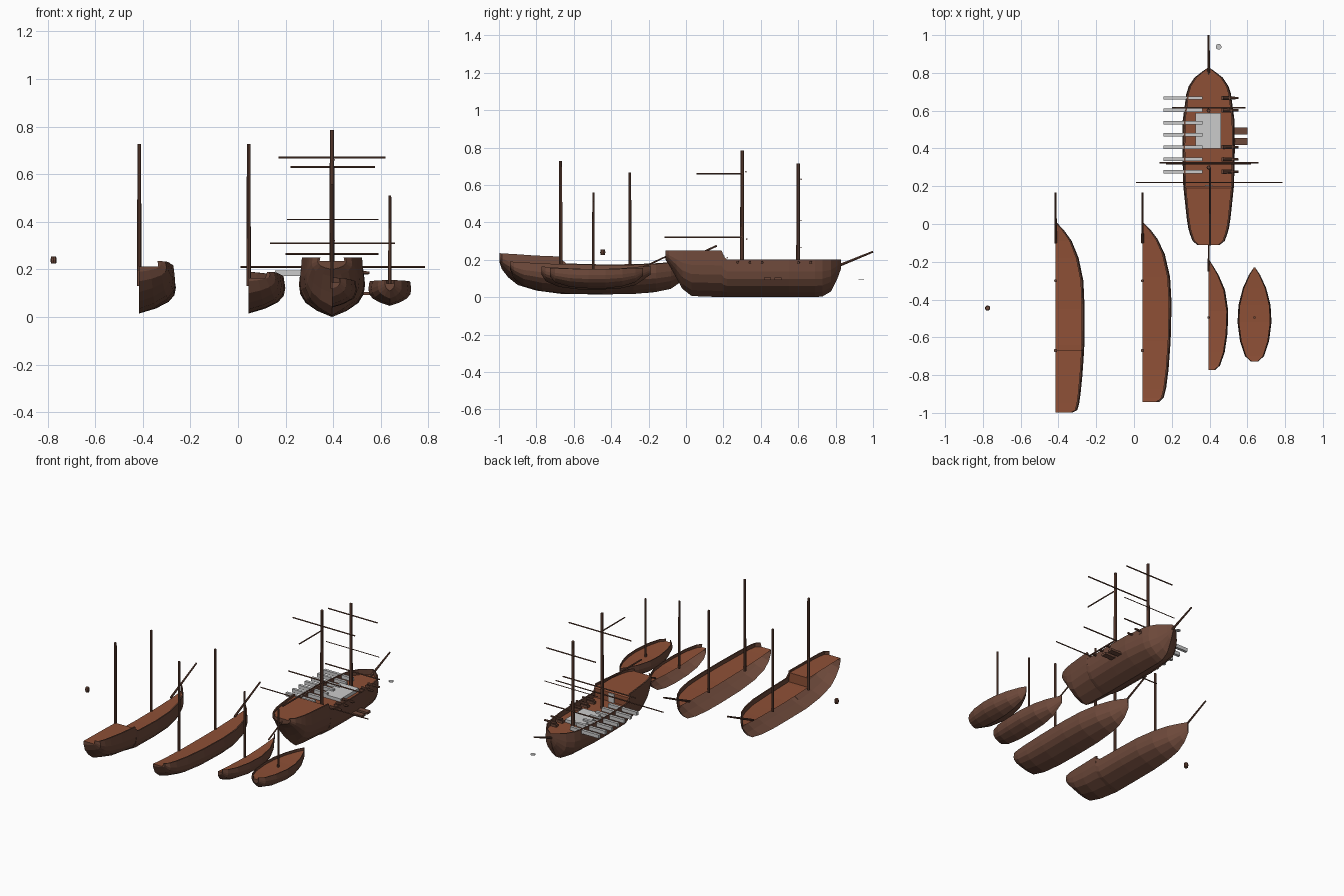
import bpy, bmesh
from mathutils import Vector


def material(name, rgb):
    m = bpy.data.materials.new(name)
    m.diffuse_color = (*rgb, 1)
    return m


WOOD = material("hull_wood", (0.15, 0.065, 0.042))
DECK = material("deck_wood", (0.27, 0.08, 0.037))
# hull cross-section: (height fraction, width fraction) from keel to rail
SECTION = [(0, 0), (0.13, 0.45), (0.3, 0.8), (0.48, 0.96), (0.68, 1.0), (1, 0.95)]


def width_at(t):
    for (t0, w0), (t1, w1) in zip(SECTION, SECTION[1:]):
        if t <= t1:
            return w0 + (w1 - w0) * max(0, t - t0) / (t1 - t0)
    return SECTION[-1][1]


def finish(bm, name, mats):
    me = bpy.data.meshes.new(name)
    bm.to_mesh(me)
    bm.free()
    for m in mats:
        me.materials.append(m)
    ob = bpy.data.objects.new(name, me)
    bpy.context.collection.objects.link(ob)
    return ob


def hull(name, cx, stations, full=False, rail=0.008):
    """Loft of stations (y, half width, keel z, rail z, deck z); half hull or both sides."""
    bm = bmesh.new()
    rings = []
    for y, w, k, r, d in stations:
        pts = [(w * f, k + (r - k) * t) for t, f in SECTION]
        d = max(d, k + 0.002)
        pts.append((max(0, pts[-1][0] - rail), r))
        pts.append((max(0, w * width_at((d - k) / (r - k)) - rail), d))
        pts.append((0, d))
        rings.append([bm.verts.new((x, y, z)) for x, z in pts])
    for a, b in zip(rings, rings[1:]):
        for i in range(len(a) - 1):
            f = bm.faces.new((a[i], b[i], b[i + 1], a[i + 1]))
            f.material_index = 1 if i == len(a) - 2 else 0
    for e in (rings[0], rings[-1]):
        bm.faces.new(e)
    if full:
        geo = bmesh.ops.duplicate(bm, geom=bm.verts[:] + bm.edges[:] + bm.faces[:])["geom"]
        vs = [g for g in geo if isinstance(g, bmesh.types.BMVert)]
        for v in vs:
            v.co.x *= -1
    bmesh.ops.remove_doubles(bm, verts=bm.verts[:], dist=0.0004)
    bmesh.ops.recalc_face_normals(bm, faces=bm.faces[:])
    ob = finish(bm, name, [WOOD, DECK])
    ob.location.x = cx


def spar(name, a, b, r1, r2=None, mats=(WOOD,), sides=8):
    a, b = Vector(a), Vector(b)
    bm = bmesh.new()
    bmesh.ops.create_cone(bm, cap_ends=True, segments=sides, radius1=r1,
                          radius2=r1 if r2 is None else r2, depth=(b - a).length)
    ob = finish(bm, name, mats)
    ob.location = (a + b) / 2
    ob.rotation_mode = 'QUATERNION'
    ob.rotation_quaternion = (b - a).to_track_quat('Z', 'Y')


def box(name, lo, hi, mats=()):
    lo, hi = Vector(lo), Vector(hi)
    bm = bmesh.new()
    bmesh.ops.create_cube(bm, size=1)
    for v in bm.verts:
        v.co = Vector([v.co[i] * (hi[i] - lo[i]) for i in range(3)])
    finish(bm, name, mats).location = (lo + hi) / 2


# large full ship
X = 0.395
hull("ship_hull", X, [
    (-0.11, 0.06, 0.2, 0.25, 0.235), (-0.09, 0.085, 0.17, 0.25, 0.235),
    (-0.05, 0.1, 0.1, 0.25, 0.235), (-0.02, 0.108, 0.045, 0.25, 0.235),
    (0.03, 0.116, 0.006, 0.25, 0.235), (0.19, 0.133, 0, 0.25, 0.235),
    (0.2, 0.134, 0, 0.225, 0.225), (0.2, 0.134, 0, 0.22, 0.165),
    (0.22, 0.135, 0, 0.2, 0.165), (0.4, 0.139, 0, 0.2, 0.165), (0.55, 0.137, 0, 0.2, 0.165),
    (0.69, 0.118, 0, 0.2, 0.165), (0.73, 0.105, 0.004, 0.2, 0.165),
    (0.775, 0.075, 0.03, 0.2, 0.165), (0.81, 0.03, 0.1, 0.2, 0.165),
    (0.828, 0.002, 0.15, 0.2, 0.165)], full=True)
spar("main_mast", (X, 0.3, 0.15), (X, 0.3, 0.785), 0.011, 0.009)
spar("fore_mast", (X, 0.6, 0.15), (X, 0.6, 0.715), 0.011, 0.009)
spar("ship_bowsprit", (X, 0.76, 0.145), (X, 1.0, 0.243), 0.008, 0.005)
spar("boom", (X + 0.008, -0.115, 0.32), (X + 0.008, 0.3, 0.32), 0.005)
spar("gaff", (X + 0.008, 0.055, 0.66), (X + 0.008, 0.3, 0.66), 0.004)

# yards: x from, x to, y, z, radius
for i, (x0, x1, y, z, r) in enumerate([
        (0.17, 0.62, 0.32, 0.67, 0.004), (0.135, 0.66, 0.325, 0.31, 0.004),
        (0.22, 0.575, 0.615, 0.63, 0.004), (0.2, 0.59, 0.615, 0.265, 0.004),
        (0.205, 0.59, 0.615, 0.41, 0.0025), (0.01, 0.785, 0.22, 0.21, 0.0035)]):
    spar(f"yard_{i}", (x0, y, z), (x1, y, z), r)

# grey gun-port blocks, port side, and guns on the starboard side
for i in range(7):
    y = 0.277 + i * 0.065
    box(f"port_block_{i}", (0.156, y - 0.009, 0.173), (0.362, y + 0.009, 0.196))
    if i not in (3, 4):
        spar(f"gun_{i}", (0.47, y, 0.186), (0.553, y, 0.186), 0.009, 0.006, (WOOD,))
        box(f"gun_carriage_{i}", (0.462, y - 0.011, 0.165), (0.515, y + 0.011, 0.18), (WOOD,))

# hatch, cabin door, side steps
box("hatch", (0.326, 0.4, 0.14), (0.46, 0.588, 0.185))
box("cabin_door", (0.375, 0.192, 0.165), (0.415, 0.206, 0.222))
for i, y in enumerate((0.436, 0.492)):
    box(f"side_step_{i}", (0.5, y - 0.018, 0.092), (0.6, y + 0.018, 0.106), (WOOD,))

# half hull with raised stern deck
A = -0.415
hull("half_hull_raised", A, [
    (-0.998, 0.09, 0.19, 0.235, 0.212), (-0.985, 0.115, 0.15, 0.234, 0.212),
    (-0.95, 0.125, 0.105, 0.232, 0.211), (-0.9, 0.132, 0.065, 0.229, 0.21),
    (-0.8, 0.142, 0.035, 0.222, 0.208), (-0.67, 0.151, 0.018, 0.217, 0.205),
    (-0.669, 0.151, 0.018, 0.205, 0.145), (-0.64, 0.152, 0.016, 0.18, 0.145),
    (-0.45, 0.154, 0.015, 0.175, 0.14), (-0.3, 0.147, 0.016, 0.176, 0.14),
    (-0.18, 0.122, 0.025, 0.18, 0.142), (-0.09, 0.085, 0.042, 0.186, 0.145),
    (-0.03, 0.042, 0.08, 0.192, 0.15), (0.005, 0.008, 0.13, 0.198, 0.155)])

# half hull with level deck
B = 0.045
hull("half_hull_level", B, [
    (-0.942, 0.09, 0.15, 0.19, 0.165), (-0.92, 0.112, 0.1, 0.189, 0.162),
    (-0.87, 0.125, 0.06, 0.186, 0.158), (-0.77, 0.138, 0.032, 0.18, 0.152),
    (-0.62, 0.149, 0.018, 0.175, 0.147), (-0.42, 0.154, 0.015, 0.172, 0.145),
    (-0.28, 0.146, 0.017, 0.173, 0.145), (-0.16, 0.118, 0.028, 0.178, 0.148),
    (-0.08, 0.08, 0.045, 0.183, 0.15), (-0.03, 0.042, 0.08, 0.187, 0.153),
    (0.005, 0.008, 0.13, 0.19, 0.155)])
for n, x in (("raised", A), ("level", B)):
    spar(f"aft_mast_{n}", (x, -0.67, 0.13), (x, -0.67, 0.727), 0.009, 0.008)
    spar(f"front_mast_{n}", (x, -0.3, 0.13), (x, -0.3, 0.667), 0.008, 0.007)
    spar(f"bowsprit_{n}", (x, -0.1, 0.15), (x, 0.165, 0.275), 0.007, 0.005)

# small half boat
C = 0.395
hull("half_boat", C, [
    (-0.772, 0.035, 0.12, 0.165, 0.145), (-0.75, 0.06, 0.085, 0.162, 0.142),
    (-0.68, 0.085, 0.055, 0.157, 0.138), (-0.58, 0.1, 0.042, 0.152, 0.133),
    (-0.46, 0.104, 0.04, 0.15, 0.13), (-0.35, 0.087, 0.047, 0.154, 0.133),
    (-0.27, 0.053, 0.065, 0.161, 0.138), (-0.19, 0.004, 0.12, 0.168, 0.145)], rail=0.005)
spar("half_boat_mast", (C, -0.495, 0.12), (C, -0.495, 0.56), 0.007, 0.006)
spar("half_boat_bowsprit", (C, -0.25, 0.15), (C, -0.1, 0.22), 0.005, 0.004)

# small full boat
D = 0.638
hull("small_boat", D, [
    (-0.727, 0.02, 0.11, 0.155, 0.14), (-0.7, 0.05, 0.078, 0.154, 0.138),
    (-0.62, 0.077, 0.055, 0.152, 0.135), (-0.52, 0.09, 0.047, 0.15, 0.132),
    (-0.43, 0.085, 0.047, 0.15, 0.132), (-0.34, 0.062, 0.058, 0.152, 0.135),
    (-0.27, 0.03, 0.08, 0.155, 0.138), (-0.23, 0.003, 0.115, 0.157, 0.14)],
    full=True, rail=0.005)
spar("small_boat_mast", (D, -0.495, 0.12), (D, -0.495, 0.51), 0.007, 0.006)

# loose barrel and grey disc
spar("barrel_lower", (-0.775, -0.445, 0.224), (-0.775, -0.445, 0.239), 0.011, 0.014, (WOOD,), 10)
spar("barrel_upper", (-0.775, -0.445, 0.239), (-0.775, -0.445, 0.254), 0.014, 0.011, (WOOD,), 10)
spar("disc", (0.448, 0.938, 0.091), (0.448, 0.938, 0.095), 0.015, None, (), 16)
